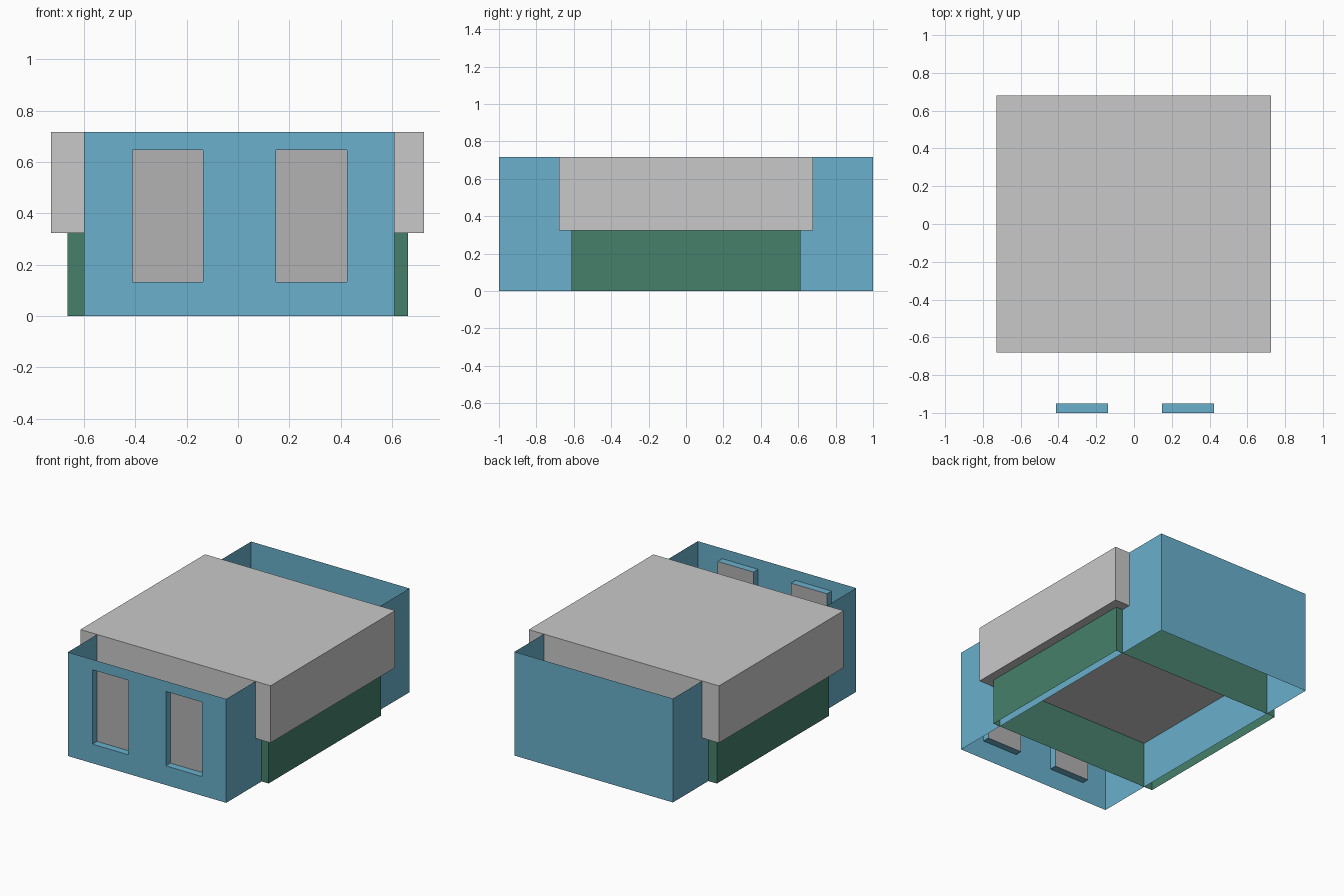
import bpy
import bmesh
from mathutils import Vector

default = bpy.data.objects.get("Cube")
if default:
    bpy.data.objects.remove(default, do_unlink=True)


def make_material(name, rgb):
    mat = bpy.data.materials.new(name)
    mat.use_nodes = True
    colour = (*rgb, 1.0)
    mat.diffuse_color = colour
    mat.node_tree.nodes["Principled BSDF"].inputs["Base Color"].default_value = colour
    return mat


blue = make_material("wall blue", (0.144, 0.434, 0.604))
green = make_material("base green", (0.061, 0.216, 0.147))
light_grey = make_material("roof grey", (0.584, 0.584, 0.584))
mid_grey = make_material("window grey", (0.445, 0.445, 0.445))


def finish(bm, name, *materials):
    mesh = bpy.data.meshes.new(name)
    bm.to_mesh(mesh)
    bm.free()
    for mat in materials:
        mesh.materials.append(mat)
    obj = bpy.data.objects.new(name, mesh)
    bpy.context.collection.objects.link(obj)
    return obj


def box(name, low, high, mat, open_sides=()):
    """Box between two corners, with the faces towards open_sides left out."""
    low, high = Vector(low), Vector(high)
    bm = bmesh.new()
    bmesh.ops.create_cube(bm, size=1)
    bm.normal_update()
    gone = [f for f in bm.faces if any(f.normal.dot(Vector(d)) > 0.9 for d in open_sides)]
    bmesh.ops.delete(bm, geom=gone, context="FACES")
    bmesh.ops.scale(bm, vec=high - low, verts=bm.verts)
    bmesh.ops.translate(bm, vec=(low + high) / 2, verts=bm.verts)
    return finish(bm, name, mat)


UP, DOWN, FRONT = (0, 0, 1), (0, 0, -1), (0, -1, 0)
LEFT_X, RIGHT_X, HEIGHT, EAVES = 0.61, -0.60, 0.717, 0.323

# Thin side and back walls, open above and below
box("side_and_back_walls", (RIGHT_X, -1, 0), (LEFT_X, 1, HEIGHT), blue, (UP, DOWN, FRONT))

# Wider base skirt and the solid roof block over it
box("base_skirt", (-0.665, -0.613, 0), (0.663, 0.613, EAVES), green, (UP, DOWN))
box("roof_block", (-0.728, -0.68, EAVES), (0.725, 0.68, HEIGHT), light_grey)

# Front wall with two recessed windows
columns = [RIGHT_X, -0.412, -0.137, 0.149, 0.424, LEFT_X]
rows = [0, 0.132, 0.646, HEIGHT]
bm = bmesh.new()
grid = [[bm.verts.new((x, -1, z)) for x in columns] for z in rows]
panes = []
for r in range(len(rows) - 1):
    for c in range(len(columns) - 1):
        face = bm.faces.new((grid[r][c], grid[r][c + 1], grid[r + 1][c + 1], grid[r + 1][c]))
        if r == 1 and c in (1, 3):
            panes.append(face)
for pane in bmesh.ops.extrude_discrete_faces(bm, faces=panes)["faces"]:
    bmesh.ops.translate(bm, vec=(0, 0.05, 0), verts=pane.verts)
    pane.material_index = 1
finish(bm, "front_wall_with_windows", blue, mid_grey)
